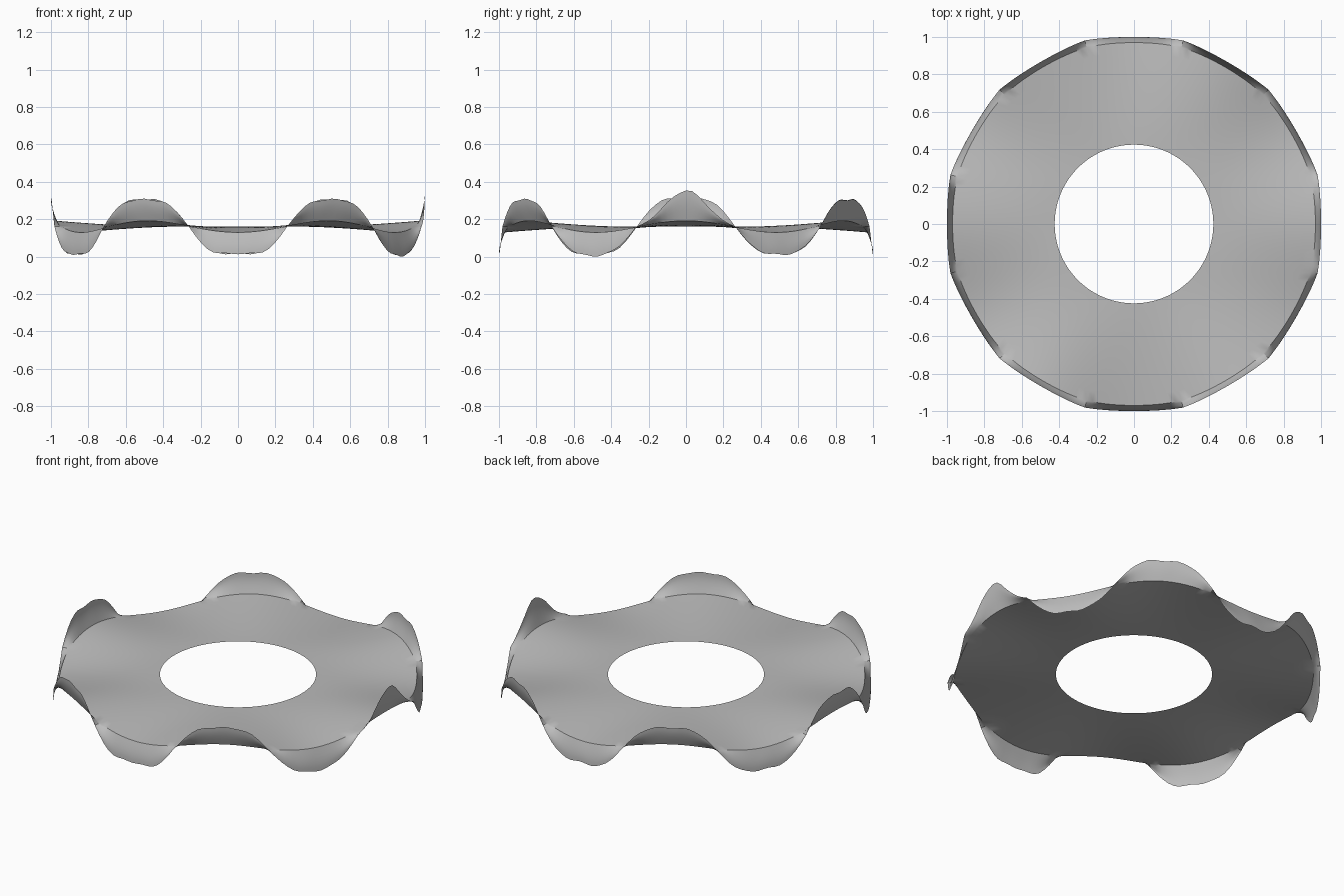
import bpy, bmesh, math

cube = bpy.data.objects.get("Cube")
if cube:
    bpy.data.objects.remove(cube)

SEGMENTS = 192
HOLE, CREASE, MID_Z = 0.424, 0.97, 0.157
DISC_RINGS, RIM_RINGS = 10, 6
# Twelve ruffles counter-clockwise from +x: (height, squareness of the crest)
LOBES = [(0.193, 0.18), (0.15, -0.08), (0.143, -0.1), (0.145, -0.12),
         (0.145, -0.1), (0.147, -0.1), (0.153, -0.12), (0.147, -0.12),
         (0.145, -0.1), (0.143, -0.15), (0.145, -0.1), (0.157, -0.06)]


def rim_height(a):
    """Signed ruffle offset at angle a, with a slightly uneven crest."""
    height, k = LOBES[round(a / (math.pi / 6)) % 12]
    c = math.cos(6 * a)
    wave = (c + k * math.cos(18 * a)) / (1 + k)
    return height * wave + 0.005 * c * c * math.sin(41 * a)


def disc_point(a, t):
    """Gently waved flat part, t running from the hole to the crease."""
    r = HOLE + (CREASE + 0.008 * (1 - abs(math.cos(6 * a))) - HOLE) * t
    return r, MID_Z + 0.031 * t ** 1.5 * math.cos(6 * a)


def rim_point(a, t):
    """Steep ruffled edge, t running from the crease to the outer edge."""
    r0, z0 = disc_point(a, 1)
    r1 = 1 + 0.016 * (1 - abs(math.cos(6 * a)))
    z1 = MID_Z + rim_height(a)
    return r0 + (r1 - r0) * math.sin(t * math.pi / 2), z0 + (z1 - z0) * t


# Rings of vertices from the hole outwards, bridged with quads
bm = bmesh.new()
rows = [(disc_point, i / DISC_RINGS) for i in range(DISC_RINGS + 1)]
rows += [(rim_point, (i + 1) / RIM_RINGS) for i in range(RIM_RINGS)]
rings = []
for profile, t in rows:
    ring = []
    for s in range(SEGMENTS):
        a = 2 * math.pi * s / SEGMENTS
        r, z = profile(a, t)
        ring.append(bm.verts.new((r * math.cos(a), r * math.sin(a), z)))
    rings.append(ring)
for inner, outer in zip(rings, rings[1:]):
    for s in range(SEGMENTS):
        n = (s + 1) % SEGMENTS
        bm.faces.new((inner[s], outer[s], outer[n], inner[n]))

# Rest the lowest ruffle on the ground
low = min(v.co.z for v in bm.verts)
bmesh.ops.translate(bm, verts=bm.verts, vec=(0, 0, -low))

mesh = bpy.data.meshes.new("ruffled_ring")
bm.to_mesh(mesh)
bm.free()
ring_obj = bpy.data.objects.new("ruffled_ring", mesh)
bpy.context.collection.objects.link(ring_obj)

# Single plain grey
grey = bpy.data.materials.new("plain_grey")
grey.use_nodes = True
colour = (0.5, 0.5, 0.5, 1)
grey.diffuse_color = colour
for node in grey.node_tree.nodes:
    if node.type == 'BSDF_PRINCIPLED':
        node.inputs["Base Color"].default_value = colour
mesh.materials.append(grey)

bpy.ops.object.select_all(action='DESELECT')
ring_obj.select_set(True)
bpy.context.view_layer.objects.active = ring_obj
bpy.ops.object.shade_smooth_by_angle(angle=math.radians(30))
